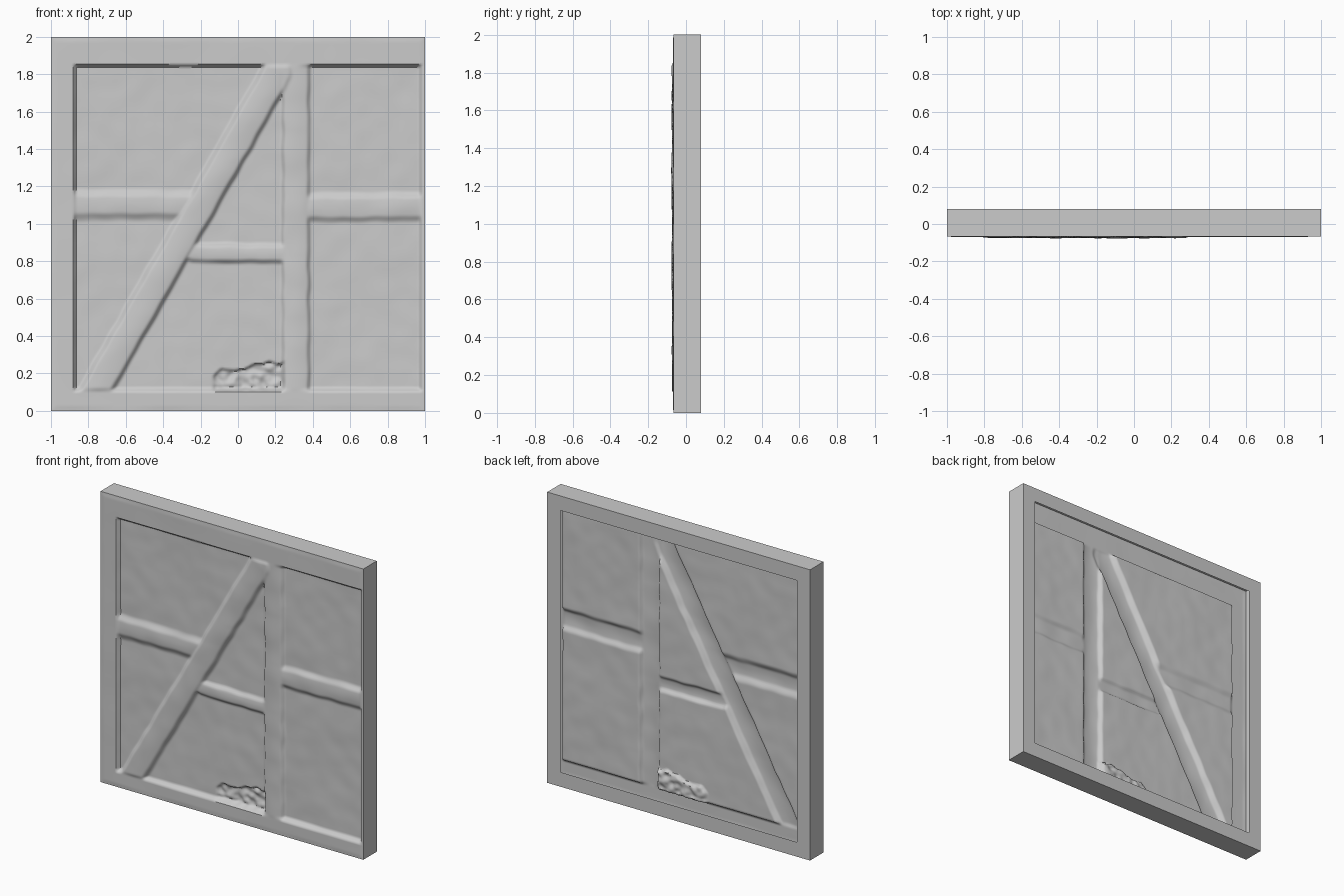
import bpy, bmesh, math
from mathutils import Vector, noise

if "Cube" in bpy.data.objects:
    bpy.data.objects.remove(bpy.data.objects["Cube"])

FRONT, BACK, PANEL = -0.066, 0.08, -0.042
N = 220


def smooth(a, b, t):
    t = max(0.0, min(1.0, (t - a) / (b - a)))
    return t * t * (3 - 2 * t)


def n(x, z, s, seed=0.0):
    return noise.noise(Vector((x * s, seed, z * s)))


def bar(x, z, a, b, half, soft=0.012):
    """0..1 mask of a timber running from a to b, slightly crowned."""
    p, a, b = Vector((x, z)), Vector(a), Vector(b)
    d = b - a
    t = max(0, min(1, (p - a).dot(d) / d.length_squared))
    r = (p - (a + d * t)).length + 0.006 * n(x, z, 9, 4)
    return (1 - smooth(half - soft, half + soft, r)) * (1 - 0.25 * min(1, r / half) ** 2)


# timbers: start, end, half width, height above plaster, softness of edge
TIMBERS = [
    ((0.31, 0.0), (0.31, 2.0), 0.07, 0.026, 0.012),
    ((-0.81, 0.02), (0.21, 1.81), 0.076, 0.034, 0.014),
    ((-1.0, 1.10), (-0.2, 1.10), 0.065, 0.020, 0.025),
    ((-0.24, 0.845), (0.27, 0.84), 0.045, 0.022, 0.014),
    ((0.35, 1.085), (1.1, 1.09), 0.065, 0.020, 0.02),
]


def surface(x, z):
    # plaster with soft unevenness
    h = 0.004 * n(x, z, 3) + 0.002 * n(x, z, 9, 2)
    # broken plaster showing rough stone
    edge = 0.19 + 0.22 * (x + 0.13) + 0.03 * n(x, z, 16, 7)
    hole = smooth(-0.14, -0.11, x) * (1 - smooth(edge - 0.008, edge + 0.008, z))
    if x < 0.25:
        h += hole * (-0.018 + 0.016 * n(x, z, 24, 9))
    for a, b, w, height, soft in TIMBERS:
        m = bar(x, z, a, b, w, soft)
        h = max(h, m * (height + 0.005 * n(x, z, 6, 5)) + (1 - m) * h)
    # outer frame: left, right, bottom and top timbers
    f = max(1 - smooth(-0.88, -0.865, x), smooth(0.965, 0.99, x),
            1 - smooth(0.10, 0.125, z), smooth(1.835, 1.855, z))
    h = max(h * (1 - f), f * (0.026 + 0.002 * n(x, z, 4, 3)) + (1 - f) * h)
    # blend to a clean outer border
    e = smooth(0, 0.03, min(1 - abs(x), z, 2 - z))
    return e * (PANEL - h) + (1 - e) * FRONT


def make(name, bm):
    me = bpy.data.meshes.new(name)
    bm.to_mesh(me)
    bm.free()
    ob = bpy.data.objects.new(name, me)
    bpy.context.collection.objects.link(ob)
    bpy.ops.object.select_all(action='DESELECT')
    ob.select_set(True)
    bpy.context.view_layer.objects.active = ob
    bpy.ops.object.shade_smooth_by_angle(angle=math.radians(50))
    return ob


# relief front: plaster and timbers as one thin sheet, hollow behind
bm = bmesh.new()
g = [[bm.verts.new((x, surface(x, z), z))
      for x in (-1 + 2 * i / N for i in range(N + 1))]
     for z in (2 * j / N for j in range(N + 1))]
for j in range(N):
    for i in range(N):
        bm.faces.new((g[j][i], g[j][i + 1], g[j + 1][i + 1], g[j + 1][i]))
make("timber_wall_front", bm)

# outer sides and flat rim around the open back
bm = bmesh.new()


def loop(inset, y):
    a = 1 - inset
    return [bm.verts.new((sx * a, y, 1 + sz * a))
            for sx, sz in ((-1, -1), (1, -1), (1, 1), (-1, 1))]


loops = [loop(0, FRONT), loop(0, BACK), loop(0.1, BACK)]
for p, q in zip(loops, loops[1:]):
    for i in range(4):
        k = (i + 1) % 4
        bm.faces.new((p[k], p[i], q[i], q[k]))
make("wall_edge_and_back_rim", bm)
